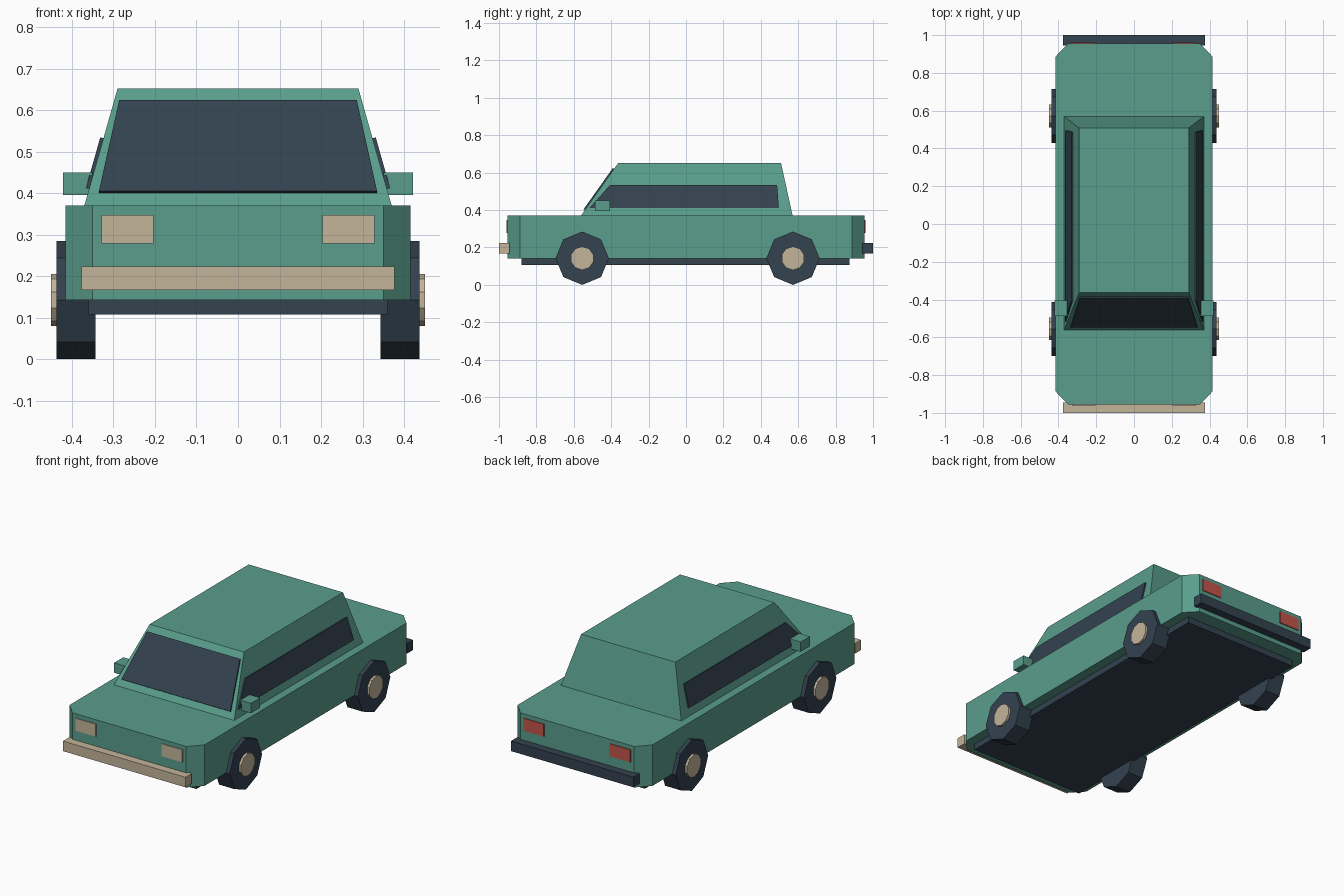
import bpy, bmesh, math
from mathutils import Vector

cube = bpy.data.objects.get("Cube")
if cube:
    bpy.data.objects.remove(cube, do_unlink=True)


def material(name, rgb):
    m = bpy.data.materials.new(name)
    m.use_nodes = True
    color = (*rgb, 1)
    m.diffuse_color = color
    bsdf = next(n for n in m.node_tree.nodes if n.type == 'BSDF_PRINCIPLED')
    bsdf.inputs["Base Color"].default_value = color
    return m


green = material("sea green paint", (0.10, 0.34, 0.26))
slate = material("dark slate", (0.033, 0.054, 0.078))
tan = material("tan trim", (0.55, 0.46, 0.33))
red = material("tail red", (0.54, 0.09, 0.07))


def loft(name, lower, upper, mat):
    """Closed solid between two loops with equal point counts."""
    bm = bmesh.new()
    a = [bm.verts.new(p) for p in lower]
    b = [bm.verts.new(p) for p in upper]
    bm.faces.new(a[::-1])
    bm.faces.new(b)
    n = len(a)
    for i in range(n):
        j = (i + 1) % n
        bm.faces.new((a[i], a[j], b[j], b[i]))
    bmesh.ops.recalc_face_normals(bm, faces=bm.faces)
    mesh = bpy.data.meshes.new(name)
    bm.to_mesh(mesh)
    bm.free()
    mesh.materials.append(mat)
    obj = bpy.data.objects.new(name, mesh)
    bpy.context.collection.objects.link(obj)
    return obj


def rect(x0, x1, y0, y1, z):
    return [(x0, y0, z), (x1, y0, z), (x1, y1, z), (x0, y1, z)]


def box(name, x, y, z, mat):
    return loft(name, rect(*x, *y, z[0]), rect(*x, *y, z[1]), mat)


def plate(name, quad, outward, mat, thick=0.008):
    """Thin panel raised from a sloped surface."""
    quad = [Vector(p) for p in quad]
    n = (quad[1] - quad[0]).cross(quad[2] - quad[0]).normalized()
    if n.dot(Vector(outward)) < 0:
        n = -n
    return loft(name, [p - n * 0.001 for p in quad], [p + n * thick for p in quad], mat)


def disc(name, x0, x1, y, z, r, sides, mat):
    """Polygonal cylinder along x with a point at the top."""
    ring = [(r * math.sin(math.tau * i / sides), r * math.cos(math.tau * i / sides))
            for i in range(sides)]
    return loft(name, [(x0, y + a, z + b) for a, b in ring],
                [(x1, y + a, z + b) for a, b in ring], mat)


# Lower body with chamfered corners
W, L, SILL, BELT, ROOF = 0.415, 0.955, 0.142, 0.37, 0.652
cx, cy = 0.35, 0.887
outline = [(cx, -L), (W, -cy), (W, cy), (cx, L), (-cx, L), (-W, cy), (-W, -cy), (-cx, -L)]
loft("body", [(x, y, SILL) for x, y in outline], [(x, y, BELT) for x, y in outline], green)
box("underbody", (-0.36, 0.36), (-0.88, 0.875), (0.107, SILL + 0.01), slate)

# Cabin tapering to the roof
loft("cabin", rect(-0.37, 0.37, -0.562, 0.57, BELT), rect(-0.29, 0.29, -0.362, 0.508, ROOF), green)


def slope(low, high, z):
    return low + (high - low) * (z - BELT) / (ROOF - BELT)


# Windshield
zb, zt = 0.40, 0.62
yb, yt = slope(-0.562, -0.362, zb), slope(-0.562, -0.362, zt)
plate("windshield", [(-0.335, yb, zb), (0.335, yb, zb), (0.286, yt, zt), (-0.286, yt, zt)],
      (0, -1, 0), slate)

# Bumpers
box("front_bumper", (-0.377, 0.377), (-1, -0.945), (0.167, 0.223), tan)
box("rear_bumper", (-0.377, 0.377), (0.945, 1), (0.167, 0.223), slate)

# Parts repeated on both sides
for side, s in (("left", 1), ("right", -1)):
    zb, zt = 0.41, 0.532
    xb, xt = s * slope(0.37, 0.29, zb), s * slope(0.37, 0.29, zt)
    plate(f"{side}_side_window",
          [(xb, -0.515, zb), (xb, 0.496, zb), (xt, 0.487, zt), (xt, -0.406, zt)],
          (s, 0, 0), slate)
    box(f"{side}_mirror", (s * 0.35, s * 0.421), (-0.487, -0.406), (0.395, 0.45), green)
    for name, y, d, mat in (("headlight", -L, -1, tan), ("taillight", L, 1, red)):
        plate(f"{side}_{name}", [(s * 0.203, y, 0.278), (s * 0.329, y, 0.278),
                                 (s * 0.329, y, 0.347), (s * 0.203, y, 0.347)],
              (0, d, 0), mat, 0.005)
    for end, y in (("front", -0.555), ("rear", 0.572)):
        disc(f"{end}_{side}_wheel", s * 0.343, s * 0.437, y, 0.1425, 0.1425, 8, slate)
        disc(f"{end}_{side}_hubcap", s * 0.42, s * 0.45, y, 0.1425, 0.063, 10, tan)
